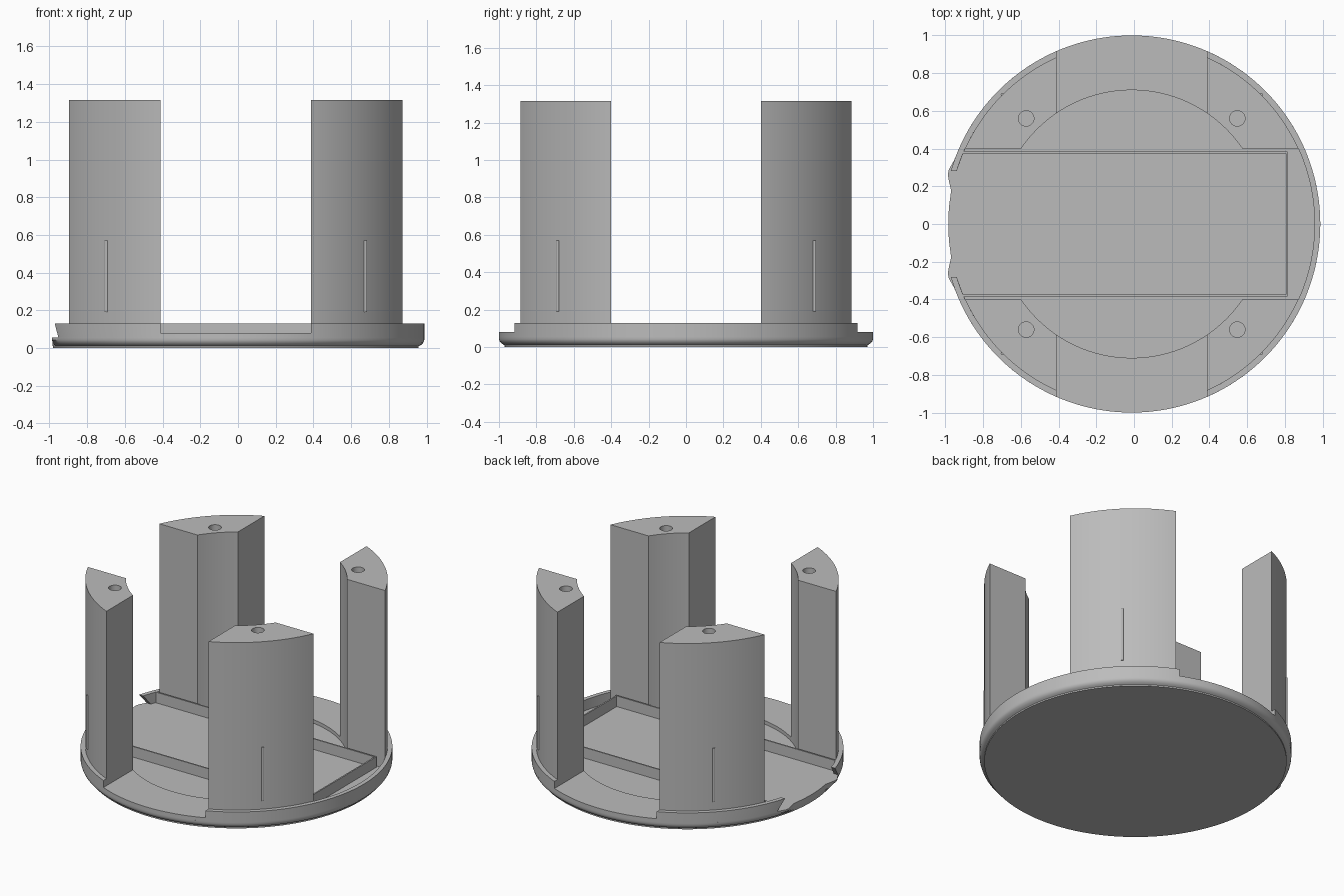
import bpy, bmesh
from math import sin, cos, asin, acos, pi, radians

if "Cube" in bpy.data.objects:
    bpy.data.objects.remove(bpy.data.objects["Cube"])

CX = -0.012                               # centre of the round base
FLOOR, PAD, RIM, TOP = 0.055, 0.08, 0.13, 1.315
R_OUT, R_POST, R_IN = 1.0, 0.97, 0.71
HALF = 0.4                                # half width of the cross openings

grey = bpy.data.materials.new("plain_grey")
grey.use_nodes = True
GREY = (0.5, 0.5, 0.5, 1)
grey.diffuse_color = GREY
grey.node_tree.nodes["Principled BSDF"].inputs["Base Color"].default_value = GREY


def finish(name, bm):
    bmesh.ops.recalc_face_normals(bm, faces=bm.faces)
    mesh = bpy.data.meshes.new(name)
    bm.to_mesh(mesh)
    bm.free()
    mesh.materials.append(grey)
    ob = bpy.data.objects.new(name, mesh)
    bpy.context.collection.objects.link(ob)
    return ob


def smooth(ob):
    bpy.ops.object.select_all(action="DESELECT")
    ob.select_set(True)
    bpy.context.view_layer.objects.active = ob
    bpy.ops.object.shade_smooth_by_angle(angle=radians(25))


def arc(r, a0, a1, n=24):
    return [(r * cos(a0 + (a1 - a0) * i / n), r * sin(a0 + (a1 - a0) * i / n))
            for i in range(n + 1)]


def loft(name, rings):
    """Closed solid through a stack of (outline, z) rings."""
    bm = bmesh.new()
    loops = [[bm.verts.new((x + CX, y, z)) for x, y in pts] for pts, z in rings]
    for low, high in zip(loops, loops[1:]):
        for i in range(len(low)):
            j = (i + 1) % len(low)
            bm.faces.new((low[i], low[j], high[j], high[i]))
    bm.faces.new(loops[0])
    bm.faces.new(loops[-1])
    return finish(name, bm)


def flip(pts, sx, sy):
    return [(x * sx, y * sy) for x, y in pts]


def box(name, x0, x1, y0, y1, z0, z1):
    pts = [(x0 - CX, y0), (x1 - CX, y0), (x1 - CX, y1), (x0 - CX, y1)]
    return loft(name, [(pts, z0), (pts, z1)])


# Round base with a shallow scallop and two small tips on the open edge
def edge_limit(a):
    y = abs(sin(a))
    if cos(a) > 0 or y > 0.34:
        return 1.0
    if y < 0.18:
        return 0.973
    if y < 0.27:
        return 0.973 + (y - 0.18) / 0.09 * 0.042
    return 1.015 - (y - 0.27) / 0.07 * 0.015


def base_ring(r):
    ring = []
    for i in range(240):
        a = 2 * pi * i / 240
        lim = edge_limit(a)
        rr = min(r, lim) if r < 1 else lim
        ring.append((rr * cos(a), rr * sin(a)))
    return ring


profile = [(0.97, 0), (0.97, 0.01), (0.985, 0.018), (0.996, 0.03), (1, 0.042), (1, FLOOR)]
smooth(loft("base_plate", [(base_ring(r), z) for r, z in profile]))

# Raised pads at the front and back openings
a_out, a_in = acos(HALF / R_OUT), acos(HALF / R_IN)
pad = arc(R_OUT, a_out, pi - a_out, 40) + arc(R_IN, pi - a_in, a_in, 40)
for name, sy in (("front_pad", -1), ("back_pad", 1)):
    pts = flip(pad, 1, sy)
    smooth(loft(name, [(pts, FLOOR), (pts, PAD)]))

# Rim: one long arc on the left, two short ones with slanted ends on the right
a_rim = acos(HALF / R_POST)
pts = arc(R_OUT, -a_out, a_out, 80) + arc(R_POST, a_rim, -a_rim, 80)
smooth(loft("left_rim", [(pts, FLOOR), (pts, RIM)]))


def short_rim(end_y):
    return arc(R_OUT, asin(end_y), a_out, 30) + arc(R_POST, a_rim, asin(end_y + 0.01), 30)


for name, sy in (("right_front_rim", -1), ("right_back_rim", 1)):
    smooth(loft(name, [(flip(short_rim(0.34), -1, sy), FLOOR),
                       (flip(short_rim(0.28), -1, sy), RIM)]))

# Thin walls of the tray
box("front_tray_wall", -0.93, 0.815, -0.385, -0.375, FLOOR, RIM)
box("back_tray_wall", -0.93, 0.815, 0.375, 0.385, FLOOR, RIM)
box("end_tray_wall", 0.805, 0.815, -0.375, 0.375, FLOOR, RIM)

# Four posts, each with a screw hole on top and a rib outside
post = (arc(R_POST, asin(HALF / R_POST), a_rim) +
        arc(R_IN, a_in, asin(HALF / R_IN), 12))
for side, sx in (("left", 1), ("right", -1)):
    for end, sy in (("front", -1), ("back", 1)):
        name = side + "_" + end
        pts = flip(post, sx, sy)
        ob = loft(name + "_post", [(pts, FLOOR), (pts, TOP)])
        hole = [(x + 0.56 * sx, y + 0.56 * sy) for x, y in arc(0.041, 0, 2 * pi, 32)[:-1]]
        cutter = loft("hole_cutter", [(hole, TOP - 0.3), (hole, TOP + 0.1)])
        cutter.hide_render = True
        mod = ob.modifiers.new("hole", "BOOLEAN")
        mod.operation, mod.solver, mod.object = "DIFFERENCE", "EXACT", cutter
        bpy.context.view_layer.objects.active = ob
        bpy.ops.object.modifier_apply(modifier=mod.name)
        bpy.data.objects.remove(cutter)
        smooth(ob)
        d = R_POST * cos(pi / 4)
        rib = [(x + d * sx, y + d * sy) for x, y in arc(0.009, 0, 2 * pi, 12)[:-1]]
        smooth(loft(name + "_rib", [(rib, 0.19), (rib, 0.57)]))
